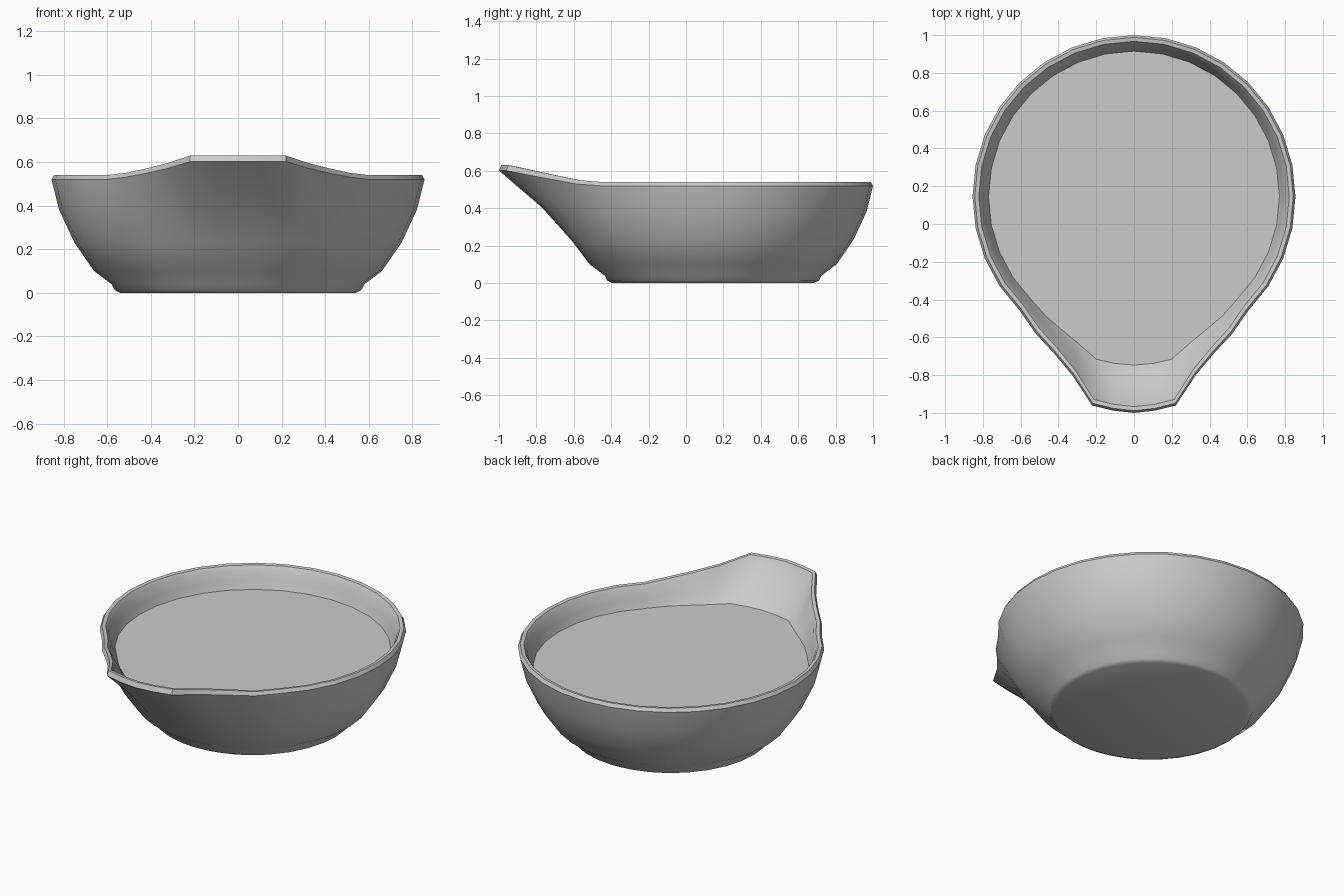
import bpy, bmesh, math

cube = bpy.data.objects.get("Cube")
if cube:
    bpy.data.objects.remove(cube)

grey = bpy.data.materials.new("pale_grey")
grey.use_nodes = True
COLOUR = (0.6, 0.6, 0.6, 1)
grey.diffuse_color = COLOUR
grey.node_tree.nodes["Principled BSDF"].inputs["Base Color"].default_value = COLOUR

CENTRE_Y = 0.145
# Half outline from the back round to the spout: angle, forward push, lift
SPOUT = [(0.047, 0.01), (0.085, 0.03), (0.155, 0.055),
         (0.28, 0.09), (0.285, 0.09), (0.29, 0.09)]
HALF = [(90 - 11.25 * i, 0, 0) for i in range(13)]
HALF += [(-52.5 - 7.5 * i, push, lift) for i, (push, lift) in enumerate(SPOUT)]


def ring(bm, r, z, push=0, lift=0):
    """One closed loop, drawn out into the spout by the given weights."""
    right = []
    for angle, dy, dz in HALF:
        a = math.radians(angle)
        right.append((r * math.cos(a),
                      CENTRE_Y + r * math.sin(a) - dy * push,
                      z + dz * lift))
    left = [(-x, y, h) for x, y, h in reversed(right[1:-1])]
    return [bm.verts.new(p) for p in right + left]


def finish(bm, name):
    bmesh.ops.recalc_face_normals(bm, faces=bm.faces)
    mesh = bpy.data.meshes.new(name)
    bm.to_mesh(mesh)
    bm.free()
    mesh.materials.append(grey)
    obj = bpy.data.objects.new(name, mesh)
    bpy.context.collection.objects.link(obj)
    bpy.ops.object.select_all(action='DESELECT')
    obj.select_set(True)
    bpy.context.view_layer.objects.active = obj
    bpy.ops.object.shade_smooth_by_angle(angle=math.radians(40))
    return obj


# Bowl: radius, height, spout push, spout lift, up the outside and down the inside
LIQUID = (0.77, 0.41, 0.42, 0)
PROFILE = [
    (0.54, 0), (0.565, 0.012), (0.58, 0.04), (0.66, 0.1),
    (0.75, 0.23, 0.03, 0), (0.82, 0.38, 0.33, 0.27),
    (0.855, 0.52, 1, 0.9), (0.843, 0.54, 1, 1), (0.822, 0.537, 1, 1),
    (0.807, 0.515, 1, 0.95), (0.79, 0.46, 0.68, 0.4), LIQUID,
    (0.7, 0.25), (0.61, 0.12), (0.5, 0.06),
]
bm = bmesh.new()
rings = [ring(bm, *level) for level in PROFILE]
for low, high in zip(rings, rings[1:]):
    n = len(low)
    for i in range(n):
        j = (i + 1) % n
        bm.faces.new((low[i], low[j], high[j], high[i]))
bm.faces.new(rings[0])
bm.faces.new(rings[-1])
finish(bm, "bowl")

# Flat liquid surface inside the bowl
bm = bmesh.new()
surface = bm.faces.new(ring(bm, *LIQUID))
surface.normal_update()
up = surface.normal.z > 0
obj = finish(bm, "liquid_surface")
if obj.data.polygons[0].normal.z < 0:
    obj.data.flip_normals()
